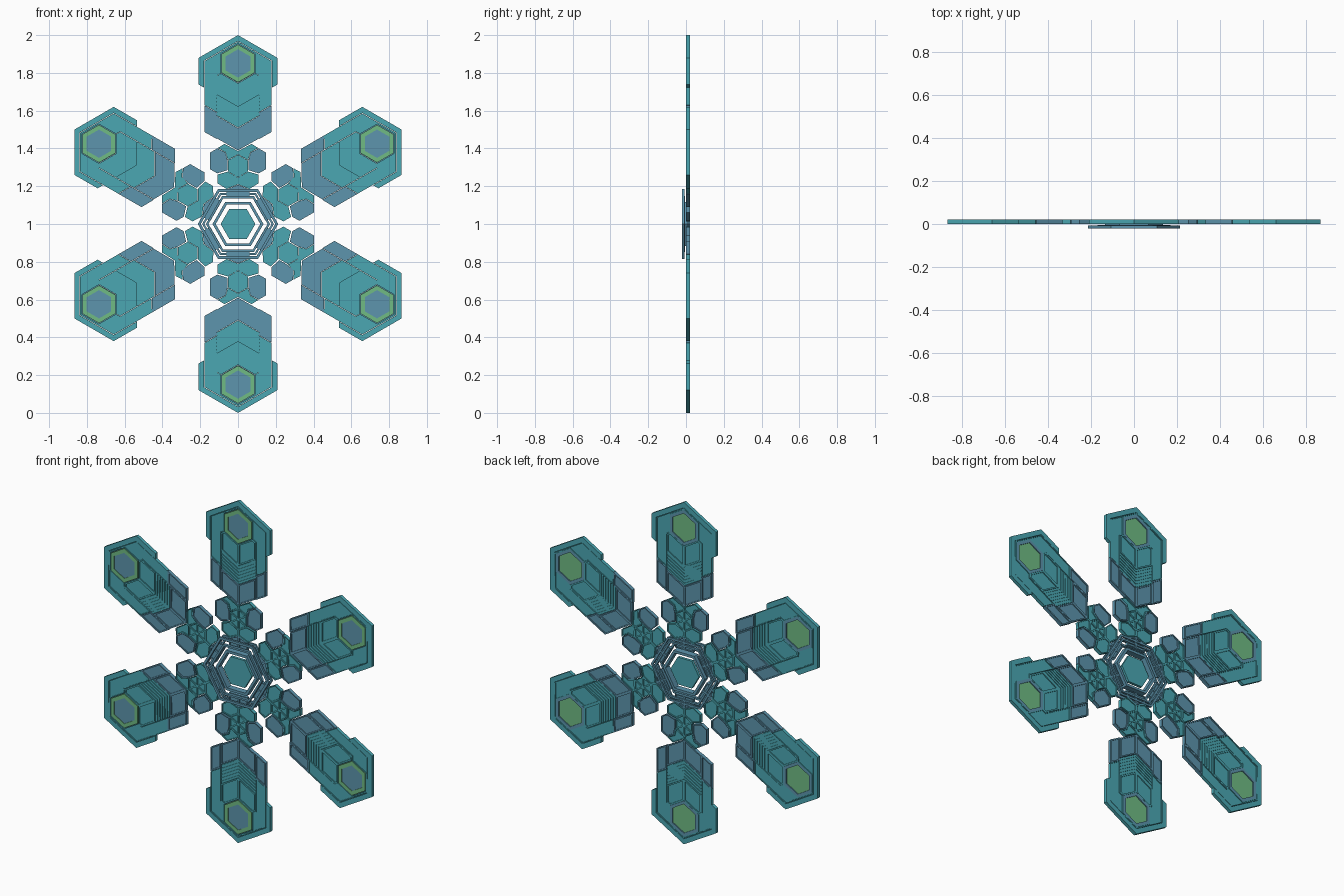
import bpy, bmesh
from math import sin, cos, pi
from mathutils import Vector

if "Cube" in bpy.data.objects:
    bpy.data.objects.remove(bpy.data.objects["Cube"])


def material(name, rgb):
    m = bpy.data.materials.new(name)
    m.diffuse_color = (*rgb, 1)
    m.use_nodes = True
    m.node_tree.nodes["Principled BSDF"].inputs["Base Color"].default_value = m.diffuse_color
    return m


TEAL = material("teal", (0.07, 0.39, 0.45))
BLUE = material("blue", (0.11, 0.30, 0.42))
GREEN = material("green", (0.16, 0.50, 0.23))


def prism(bm, pts, y0, y1, rim, depth):
    """Closed prism of an x/z outline, with recessed front and back if rim > 0."""
    base = bm.faces.new([bm.verts.new((x, y0, z)) for x, z in pts])
    ext = bmesh.ops.extrude_face_region(bm, geom=[base])["geom"]
    verts = [g for g in ext if isinstance(g, bmesh.types.BMVert)]
    bmesh.ops.translate(bm, verts=verts, vec=(0, y1 - y0, 0))
    top = [g for g in ext if isinstance(g, bmesh.types.BMFace)]
    sides = {f for v in verts for f in v.link_faces}
    bmesh.ops.recalc_face_normals(bm, faces=list(sides | {base}))
    if rim:
        bmesh.ops.inset_region(bm, faces=[base] + top, thickness=rim,
                               depth=0, use_even_offset=True)
        for f in [base] + top:
            n = f.normal.copy()
            r = bmesh.ops.extrude_discrete_faces(bm, faces=[f])["faces"][0]
            # connect the recessed floor to the rim
            bmesh.ops.translate(bm, verts=r.verts, vec=-n * depth)


def finish(name, bm, mat):
    me = bpy.data.meshes.new(name)
    bm.to_mesh(me)
    bm.free()
    me.materials.append(mat)
    ob = bpy.data.objects.new(name, me)
    bpy.context.collection.objects.link(ob)


def arm_part(name, outlines, mat, y0=0.0, y1=0.02, rim=0.0, depth=0.006, mirror=True):
    """Outlines (across, distance from centre), mirrored and repeated on six arms."""
    bm = bmesh.new()
    for k in range(6):
        a = k * pi / 3
        for s in ((1, -1) if mirror else (1,)):
            for pts in outlines:
                p = [(s * u * cos(a) + v * sin(a), 1 - s * u * sin(a) + v * cos(a))
                     for u, v in pts]
                prism(bm, p, y0, y1, rim, depth)
    finish(name, bm, mat)


def hexagon(r, v=0, turn=0.0):
    return [(r * sin(i * pi / 3 + turn), v + r * cos(i * pi / 3 + turn)) for i in range(6)]


def ring_quads(r1, r2, v=0, turn=0.0):
    a, b = hexagon(r1, v, turn), hexagon(r2, v, turn)
    return [[a[i], a[(i + 1) % 6], b[(i + 1) % 6], b[i]] for i in range(6)]


def ring(bm, r1, r2, y0, y1):
    """Hexagonal hub ring with points on the left and right."""
    rows = [[bm.verts.new((x, y, 1 + z)) for x, z in hexagon(r, 0, pi / 6)]
            for r, y in ((r1, y0), (r1, y1), (r2, y1), (r2, y0))]
    for j in range(4):
        for i in range(6):
            n = (i + 1) % 6
            bm.faces.new((rows[j][i], rows[j][n], rows[(j + 1) % 4][n], rows[(j + 1) % 4][i]))
    bmesh.ops.recalc_face_normals(bm, faces=bm.faces[:])


# outer arm: cap band, side plates, centre plates
arm_part("cap_band", [[(0, 1), (.208, .88), (.208, .738), (.18, .722), (.18, .864), (0, .968)]], TEAL)
arm_part("side_plate", [[(0, .966), (.178, .862), (.178, .63), (.112, .592), (.112, .785),
                         (.09, .798), (.09, .902), (0, .954)]], TEAL, rim=.004, depth=.005)
arm_part("lower_side_plate", [[(.178, .628), (.178, .487), (.112, .45), (.112, .59)]], BLUE, rim=.007)
arm_part("centre_plate", [[(0, .745), (.09, .797), (.11, .785), (.11, .683), (0, .62)]], TEAL, rim=.008)
arm_part("chevron_base", [[(0, .62), (.11, .683), (.11, .573), (0, .51)]], TEAL, .008, .013)
arm_part("chevron_slats", [[(0, v), (.11, v + .063), (.11, v + .051), (0, v - .012)]
                           for v in [.618 - .0186 * i for i in range(6)]], TEAL, .003, .017)
arm_part("end_plate", [[(0, .508), (.11, .571), (.11, .452), (0, .39)]], BLUE, rim=.007)

# hexagonal gem near each tip
arm_part("gem_ring", ring_quads(.1, .075, .85), GREEN, 0, .012, mirror=False)
arm_part("gem_front", [hexagon(.075, .85)], BLUE, .003, .008, mirror=False)
arm_part("gem_back", [hexagon(.086, .85)], GREEN, .008, .014, mirror=False)
arm_part("gem_back_frame", ring_quads(.104, .085, .85), BLUE, .012, .02, mirror=False)

# inner arm: cells around a six-spoked wheel
wheel = hexagon(.06, .307)
arm_part("wheel", [[(0, .307), wheel[i], wheel[(i + 1) % 6]] for i in range(6)], TEAL,
         rim=.004, mirror=False)
arm_part("neck_cell", [[(0, .368), (.054, .338), (.066, .38), (.108, .402), (.072, .424), (0, .386)]],
         TEAL, rim=.005)
arm_part("flank_cell", [[(.056, .338), (.066, .378), (.11, .40), (.148, .378), (.148, .29),
                         (.11, .268), (.056, .285)]], BLUE, rim=.006)
arm_part("root_cell", [[(0, .246), (.054, .277), (.108, .262), (.108, .215), (.06, .185), (0, .21)]],
         TEAL, rim=.006)
arm_part("root_block", [[(0, .208), (.06, .183), (.06, .135), (0, .135)]], BLUE, .002, .018, rim=.006)

# hub: centre plate and stacked rings
bm = bmesh.new()
prism(bm, [(x, 1 + z) for x, z in hexagon(.092, 0, pi / 6)], -.004, .012, 0, 0)
finish("hub_plate", bm, TEAL)
bm = bmesh.new()
for r1, r2, y0, y1 in ((.213, .197, -.02, -.008), (.17, .157, -.02, -.004),
                       (.135, .118, -.016, .02), (.19, .178, .006, .02), (.213, .2, .01, .02)):
    ring(bm, r1, r2, y0, y1)
finish("hub_rings", bm, BLUE)
